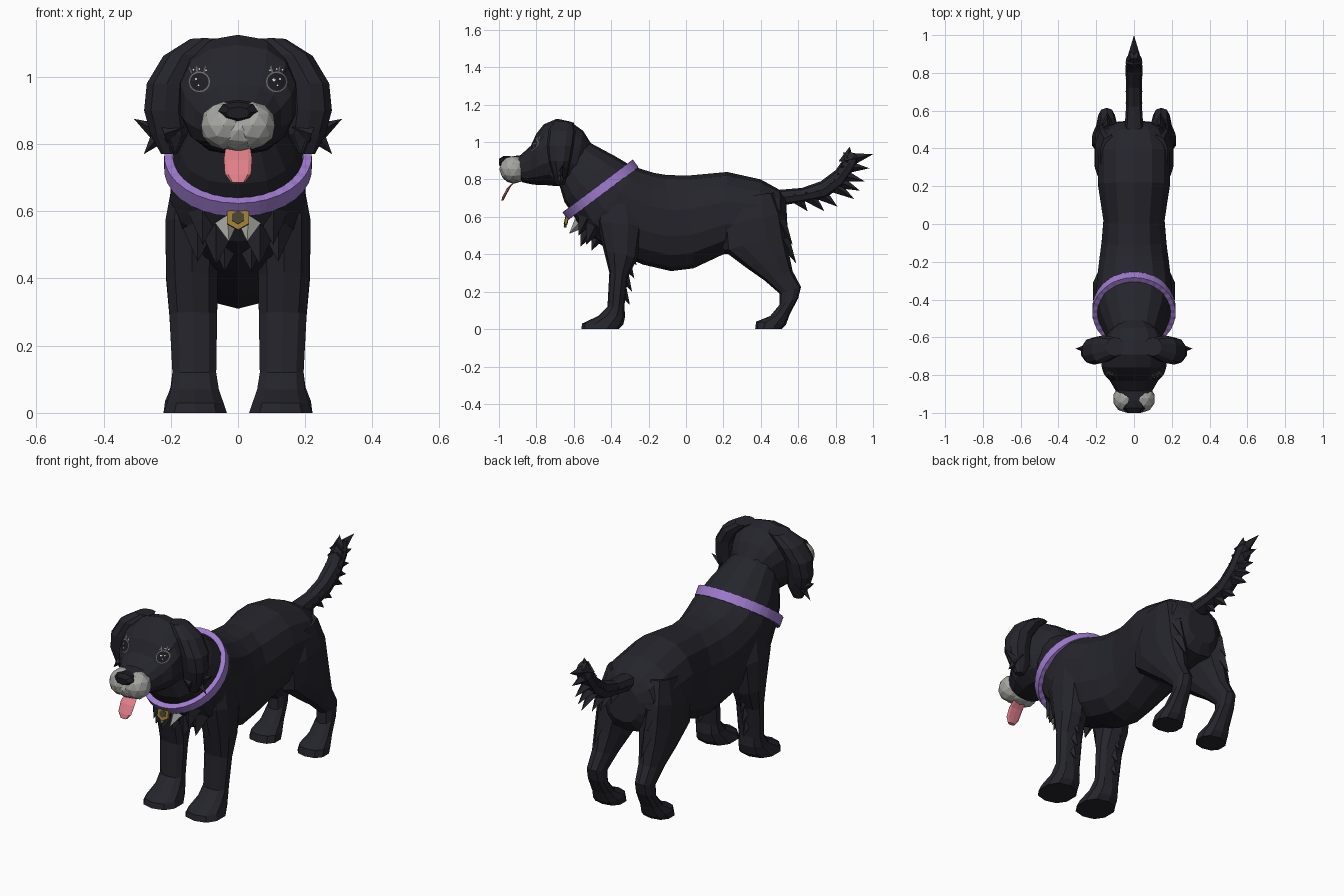
import bpy, bmesh
from math import sin, cos, pi, copysign
from mathutils import Matrix, Vector
from mathutils.bvhtree import BVHTree

cube = bpy.data.objects.get("Cube")
if cube:
    bpy.data.objects.remove(cube)


def material(name, rgb):
    m = bpy.data.materials.new(name)
    m.use_nodes = True
    m.diffuse_color = (*rgb, 1)
    m.node_tree.nodes["Principled BSDF"].inputs["Base Color"].default_value = (*rgb, 1)
    return m


FUR = material("black fur", (.018, .018, .025))
NOSE = material("nose black", (.012, .012, .016))
GREY = material("grey fur", (.38, .38, .36))
PINK = material("tongue pink", (.75, .21, .25))
PURPLE = material("collar purple", (.35, .20, .62))
GOLD = material("tag gold", (.33, .20, .04))
BRONZE = material("tag centre bronze", (.07, .055, .03))
LASH = material("eye line grey", (.14, .14, .14))
WHITE = material("eye sparkle", (.75, .75, .75))


def finish(name, bm, mat):
    bmesh.ops.recalc_face_normals(bm, faces=bm.faces[:])
    mesh = bpy.data.meshes.new(name)
    bm.to_mesh(mesh)
    bm.free()
    mesh.materials.append(mat)
    ob = bpy.data.objects.new(name, mesh)
    bpy.context.collection.objects.link(ob)
    return ob


def loft(name, rings, mat=FUR, side=1, n=12, power=.85):
    """Skin oval rings, each (y1, z1, y2, z2, half width, optional x)."""
    bm = bmesh.new()
    loops = []
    for y1, z1, y2, z2, w, *x in rings:
        mid = Vector((side * x[0] if x else 0, (y1 + y2) / 2, (z1 + z2) / 2))
        half = Vector((0, y1 - y2, z1 - z2)) / 2
        loop = []
        for i in range(n):
            c, s = cos(2 * pi * i / n), sin(2 * pi * i / n)
            c, s = (copysign(abs(v) ** power, v) for v in (c, s))
            loop.append(bm.verts.new(mid + half * c + Vector((w * s, 0, 0))))
        loops.append(loop)
    for a, b in zip(loops, loops[1:]):
        for i in range(n):
            j = (i + 1) % n
            bm.faces.new((a[i], a[j], b[j], b[i]))
    bm.faces.new(loops[0])
    bm.faces.new(loops[-1])
    return finish(name, bm, mat)


def ball(name, centre, radii, mat):
    bm = bmesh.new()
    bmesh.ops.create_icosphere(bm, subdivisions=2, radius=1, matrix=Matrix.LocRotScale(Vector(centre), None, Vector(radii)))
    return finish(name, bm, mat)


def tufts(name, spikes, r, mat=FUR):
    """Four-sided locks of fur, each a base point and a tip point."""
    bm = bmesh.new()
    for base, tip in spikes:
        a, b = Vector(base), Vector(tip)
        turn = (b - a).to_track_quat('Z', 'Y').to_matrix().to_4x4()
        bmesh.ops.create_cone(bm, cap_ends=True, segments=4, radius1=r, radius2=0,
                              depth=(b - a).length, matrix=Matrix.Translation((a + b) / 2) @ turn)
    return finish(name, bm, mat)


# Trunk and neck, rump to throat
loft("body", [
    (.535, .69, .545, .50, .09), (.50, .745, .51, .44, .16), (.40, .80, .38, .42, .195),
    (.22, .84, .20, .40, .195), (.0, .82, .04, .325, .165), (-.11, .825, -.08, .31, .175),
    (-.17, .835, -.23, .345, .188), (-.22, .85, -.41, .42, .20), (-.25, .86, -.54, .51, .205),
    (-.29, .872, -.61, .62, .195), (-.38, .925, -.65, .68, .175), (-.52, 1.0, -.68, .78, .13),
], n=14)

# Skull and muzzle bridge
head = loft("head", [
    (-.50, .98, -.55, .80, .08), (-.55, 1.06, -.60, .78, .135), (-.62, 1.11, -.65, .765, .165),
    (-.69, 1.125, -.70, .765, .175), (-.76, 1.095, -.75, .77, .175), (-.80, 1.045, -.79, .77, .162),
    (-.83, .98, -.83, .775, .13), (-.885, .93, -.875, .785, .10), (-.965, .92, -.93, .86, .05),
], n=14)

# Grey muzzle, nose and tongue
ball("chin", (0, -.92, .84), (.085, .073, .062), GREY)
loft("nose", [(-.935, .924, -.94, .875, .05), (-.975, .926, -.98, .868, .06),
              (-1.0, .91, -1.0, .875, .035)], NOSE, n=8)
loft("tongue", [(-.90, .80, -.92, .79, .036), (-.938, .76, -.958, .752, .042),
                (-.962, .715, -.982, .708, .039), (-.974, .69, -.988, .685, .022)], PINK, n=8)

# Tail with its fringe
loft("tail", [(.50, .745, .50, .66, .05), (.62, .755, .63, .68, .042), (.72, .79, .745, .70, .042),
              (.80, .85, .835, .765, .045), (.85, .92, .90, .86, .042), (.87, .955, .925, .92, .022)], n=8)
tufts("tail_fringe", [((0, *b), (0, *t)) for b, t in [
    ((.58, .72), (.65, .63)), ((.64, .73), (.74, .63)), ((.70, .74), (.81, .655)),
    ((.77, .78), (.90, .695)), ((.79, .80), (.93, .74)), ((.81, .83), (.955, .79)),
    ((.83, .87), (.98, .86)), ((.85, .90), (1.0, .935)), ((.86, .89), (.875, .975))]], .045)

head_mesh = bmesh.new()
head_mesh.from_mesh(head.data)
head_tree = BVHTree.FromBMesh(head_mesh)
head_mesh.free()


def face_paint(name, polygons, mat):
    """Thin patches given in x and z, laid on the front of the head."""
    bm = bmesh.new()
    for poly in polygons:
        verts = []
        for x, z in poly:
            hit = head_tree.ray_cast(Vector((x, -2, z)), Vector((0, 1, 0)))[0]
            verts.append(bm.verts.new((x, hit.y - .004, z)))
        bm.faces.new(verts)
    ob = finish(name, bm, mat)
    for p in ob.data.polygons:
        if p.normal.y > 0:
            p.flip()


def stroke(x1, z1, x2, z2, w=.002):
    return [(x1 - w, z1 - w), (x1 + w, z1 + w), (x2 + w, z2 + w), (x2 - w, z2 - w)]


for side, label in ((1, "left_"), (-1, "right_")):
    ball(label + "muzzle", (side * .043, -.925, .855), (.070, .073, .071), GREY)

    # Hanging ear
    loft(label + "ear", [
        (-.70, 1.115, -.60, 1.105, .045, .10), (-.735, 1.065, -.59, 1.055, .06, .165),
        (-.745, .98, -.60, .98, .062, .212), (-.735, .90, -.615, .90, .064, .218),
        (-.715, .83, -.63, .83, .058, .205), (-.69, .77, -.65, .77, .025, .205)], side=side, n=10)
    tufts(label + "ear_tufts", [
        ((side * x1, y, z1), (side * x2, y, z2)) for x1, x2, y, z1, z2 in [
            (.24, .31, -.66, .835, .875), (.23, .28, -.67, .83, .77), (.22, .265, -.65, .86, .80),
            (.22, .16, -.71, .83, .85), (.21, .19, -.69, .82, .765)]], .028)

    # Legs, sole to shoulder or hip
    loft(label + "front_leg", [
        (-.56, 0, -.36, 0, .098, .127), (-.555, .03, -.335, .025, .088, .127),
        (-.47, .07, -.325, .07, .074, .128), (-.42, .12, -.33, .12, .068, .13),
        (-.41, .30, -.31, .28, .074, .133), (-.44, .42, -.26, .38, .08, .137),
        (-.48, .58, -.23, .55, .085, .135), (-.44, .73, -.28, .72, .06, .13)], side=side, n=10)
    loft(label + "hind_leg", [
        (.37, 0, .51, 0, .08, .145), (.375, .04, .535, .025, .075, .145),
        (.45, .07, .555, .08, .058, .145), (.50, .13, .60, .165, .048, .145),
        (.50, .19, .615, .225, .045, .145), (.42, .26, .57, .31, .055, .14),
        (.32, .33, .55, .41, .072, .135), (.20, .42, .54, .50, .082, .13),
        (.19, .55, .52, .62, .085, .125), (.25, .70, .47, .73, .06, .12)], side=side, n=10)
    tufts(label + "front_leg_fringe", [
        ((side * .135, -.345 + .012 * i, .21 + .07 * i), (side * .135, -.30 + .012 * i, .13 + .07 * i))
        for i in range(4)], .03)
    tufts(label + "hind_leg_fringe", [
        ((side * .14, y, z), (side * .14, y + .07, z - .13))
        for y, z in ((.50, .58), (.52, .48))], .035)

    # Chest locks
    tufts(label + "chest_tufts", [
        ((side * x, y, z), (side * (x + .005), y - .045, z - .10)) for x, y, z in [
            (.10, -.53, .60), (.115, -.49, .55), (.06, -.52, .54), (.035, -.46, .52)]], .05)
    tufts(label + "grey_chest_tuft", [
        ((side * .035, -.57, .565), (side * .027, -.625, .51))], .034, GREY)

    # Eye: dark oval, fine rim, lashes and sparkles
    cx, cz = side * .115, .985
    rim = [(cos(2 * pi * i / 16), sin(2 * pi * i / 16)) for i in range(16)]
    outer = [(cx + .032 * c, cz + .031 * s) for c, s in rim]
    inner = [(cx + .028 * c, cz + .027 * s) for c, s in rim]
    face_paint(label + "eye", [[(cx, cz), inner[i - 1], inner[i]] for i in range(16)], NOSE)
    lines = [[outer[i - 1], outer[i], inner[i], inner[i - 1]] for i in range(16)]
    lines += [stroke(cx + side * d, cz + .026, cx + side * d * 1.5, cz + .046) for d in (-.012, .006, .022)]
    face_paint(label + "eye_lines", lines, LASH)
    face_paint(label + "eye_sparkles", [
        [(cx + side * dx + r * c, cz + dz + r * s) for c, s in rim[::4]]
        for dx, dz, r in ((-.008, .006, .006), (.01, .008, .004), (.003, -.01, .003),
                          (-.02, .034, .003), (0, .038, .003), (.018, .036, .003))], WHITE)

# Collar: tilted hollow band with a ribbed edge
bm = bmesh.new()
along = Vector((0, .18, .135))
across = Vector((0, -.6, .8))
count = 64
loops = []
for i in range(count):
    a = 2 * pi * i / count
    rib = .002 * (i % 2)
    loop = []
    for grow, up in ((1.045, .024), (1.045, -.024), (.92, -.024), (.92, .024)):
        p = Vector((0, -.457, .745)) + (along * cos(a) + Vector((.21 * sin(a), 0, 0))) * (grow + rib)
        loop.append(bm.verts.new(p + across * (up + copysign(rib, up))))
    loops.append(loop)
for i in range(count):
    p, q = loops[i - 1], loops[i]
    for k in range(4):
        bm.faces.new((p[k - 1], p[k], q[k], q[k - 1]))
finish("collar", bm, PURPLE)

# Hexagonal tag with a dark centre
for name, r, depth, mat in (("tag", .037, .014, GOLD), ("tag_centre", .02, .02, BRONZE)):
    bm = bmesh.new()
    bmesh.ops.create_cone(bm, cap_ends=True, segments=6, radius1=r, radius2=r, depth=depth,
                          matrix=Matrix.Translation((0, -.64, .58)) @ Matrix.Rotation(pi / 2.3, 4, 'X'))
    finish(name, bm, mat)
